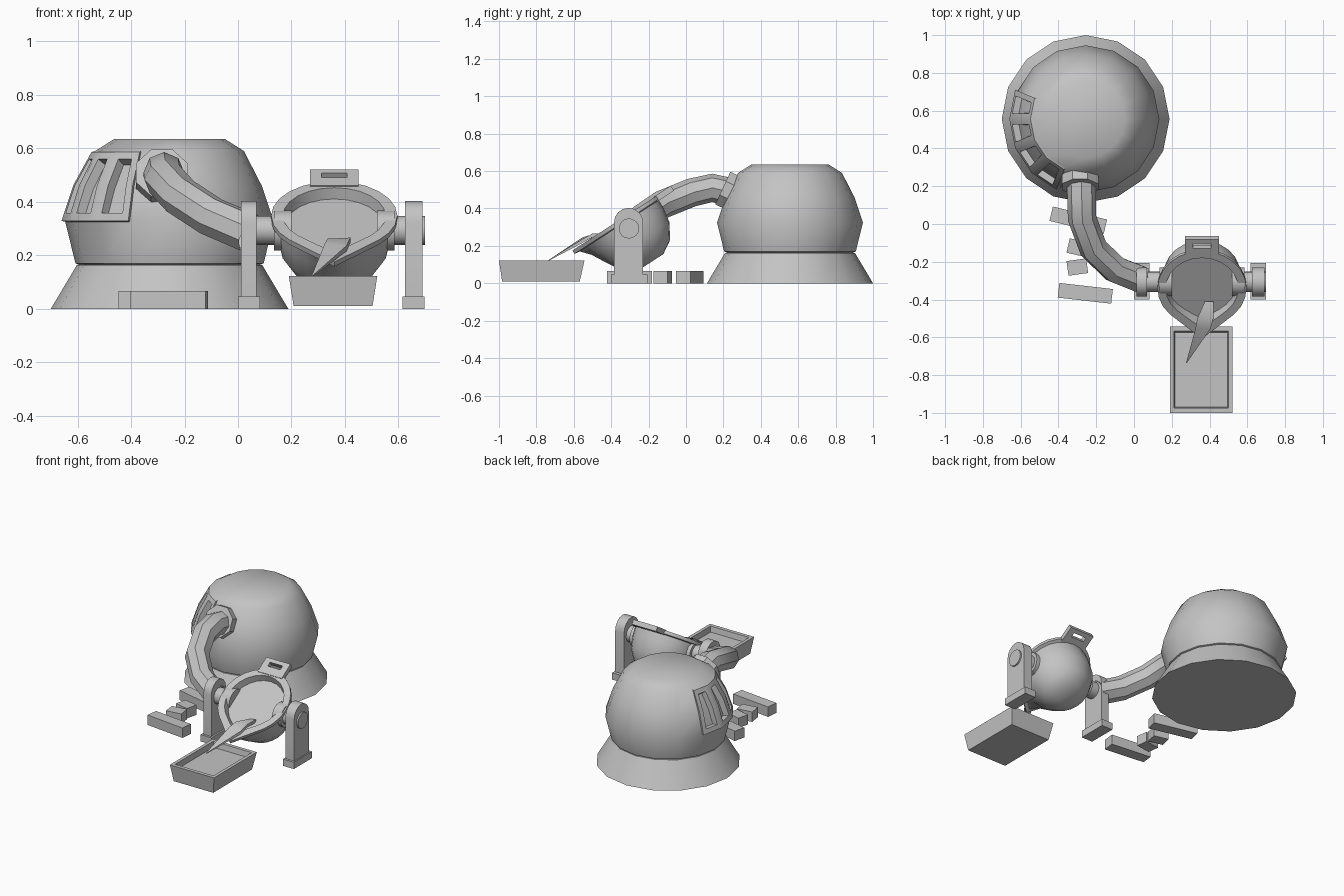
import bpy, bmesh, math
from math import sin, cos, pi, radians
from mathutils import Matrix, Vector

if "Cube" in bpy.data.objects:
    bpy.data.objects.remove(bpy.data.objects["Cube"])

grey = bpy.data.materials.new("plain grey")
grey.diffuse_color = (0.55, 0.55, 0.55, 1)
grey.use_nodes = True
grey.node_tree.nodes["Principled BSDF"].inputs["Base Color"].default_value = grey.diffuse_color


def finish(bm, name, matrix=Matrix(), angle=40):
    bmesh.ops.transform(bm, matrix=matrix, verts=bm.verts)
    bmesh.ops.recalc_face_normals(bm, faces=bm.faces)
    me = bpy.data.meshes.new(name)
    bm.to_mesh(me)
    bm.free()
    me.materials.append(grey)
    ob = bpy.data.objects.new(name, me)
    bpy.context.collection.objects.link(ob)
    bpy.ops.object.select_all(action='DESELECT')
    ob.select_set(True)
    bpy.context.view_layer.objects.active = ob
    bpy.ops.object.shade_smooth_by_angle(angle=radians(angle))
    return ob


def loft(rings):
    """Skin a list of equal-length point loops and cap both ends."""
    bm = bmesh.new()
    loops = [[bm.verts.new(p) for p in ring] for ring in rings]
    n = len(loops[0])
    for a, b in zip(loops, loops[1:]):
        for i in range(n):
            j = (i + 1) % n
            bm.faces.new((a[i], a[j], b[j], b[i]))
    bm.faces.new(loops[0])
    bm.faces.new(loops[-1])
    return bm


def circle(r, z, n):
    return [(r * cos(2 * pi * i / n), r * sin(2 * pi * i / n), z) for i in range(n)]


def rect(x0, x1, y0, y1, z):
    return [(x0, y0, z), (x1, y0, z), (x1, y1, z), (x0, y1, z)]


# furnace skirt and body
place = Matrix.Translation((-0.256, 0.556, 0))
finish(loft([circle(0.444, 0, 16), circle(0.347, 0.163, 16)]), "furnace_skirt", place)
body = loft([circle(r, z, 16) for r, z in
             ((0.335, 0.163), (0.352, 0.17), (0.39, 0.325), (0.345, 0.46),
              (0.278, 0.59), (0.207, 0.635))])
# slotted vent panel, spanning four sectors of the upper wall
body.faces.ensure_lookup_table()
wall = []
for f in body.faces:
    c = f.calc_center_median()
    a = math.degrees(math.atan2(c.y, c.x)) % 360
    if 0.33 < c.z < 0.58 and 157 < a < 248:
        wall.append(f)
inner = [e for e in {e for f in wall for e in f.edges}
         if all(abs(v.co.z - 0.46) < 0.01 for v in e.verts) and len(e.link_faces) == 2]
bmesh.ops.recalc_face_normals(body, faces=body.faces)
ext = bmesh.ops.extrude_face_region(body, geom=wall)['geom']
faces = [f for f in ext if isinstance(f, bmesh.types.BMFace)]
bmesh.ops.delete(body, geom=[f for f in wall if f.is_valid], context='FACES')
for v in {v for f in faces for v in f.verts}:
    d = Vector((v.co.x, v.co.y, 0)).normalized()
    v.co += d * 0.014 + Vector((0, 0, -0.004 if v.co.z > 0.5 else 0.004))
for i in range(4):
    pair = [f for f in faces if int(((math.degrees(math.atan2(
        f.calc_center_median().y, f.calc_center_median().x)) % 360) - 157.5) // 22.5) == i]
    bmesh.ops.inset_region(body, faces=pair, thickness=0.03, depth=0, use_even_offset=True)
    bmesh.ops.inset_region(body, faces=pair, thickness=0.008, depth=-0.035)
finish(body, "furnace_body", place)

# pipe from furnace to ladle pivot
curve = bpy.data.curves.new("pipe_path", 'CURVE')
curve.dimensions = '3D'
curve.bevel_depth, curve.bevel_resolution = 0.076, 2
path = [(-0.28, 0.27, 0.48), (-0.277, 0.14, 0.51), (-0.275, 0.03, 0.485),
        (-0.215, -0.13, 0.42), (-0.10, -0.24, 0.345), (0.04, -0.295, 0.285)]
sp = curve.splines.new('POLY')
sp.points.add(len(path) - 1)
for p, co in zip(sp.points, path):
    p.co = (*co, 1)
tmp = bpy.data.objects.new("pipe_path", curve)
bpy.context.collection.objects.link(tmp)
bpy.context.view_layer.update()
bm = bmesh.new()
bm.from_mesh(tmp.evaluated_get(bpy.context.evaluated_depsgraph_get()).to_mesh())
bpy.data.objects.remove(tmp)
finish(bm, "pipe")

# octagonal collar where the pipe leaves the furnace
finish(loft([circle(0.104, -0.028, 8), circle(0.104, 0.028, 8)]), "pipe_collar",
       Matrix.Translation((-0.285, 0.222, 0.497)) @ Matrix.Rotation(radians(65), 4, 'X')
       @ Matrix.Rotation(pi / 8, 4, 'Z'), 30)

# ladle bowl with pouring lip, tilted forward
tilt = Matrix.Translation((0.36, -0.305, 0.293)) @ Matrix.Rotation(radians(33), 4, 'X')
LIP = radians(42)


def lip_ring(r, z, w, n=24):
    pts = []
    for i in range(n):
        a = 2 * pi * i / n - pi / 2
        d = abs((a + pi / 2 + pi) % (2 * pi) - pi)
        k = 1 / cos(LIP - d) if d < LIP else 1
        k = 1 + (k - 1) * w
        pts.append((r * k * cos(a), r * k * sin(a), z))
    return pts


finish(loft([lip_ring(*s) for s in (
    (0.08, -0.215, 0), (0.15, -0.172, 0), (0.20, -0.09, 0), (0.214, -0.01, 0.4),
    (0.216, 0.04, 0.95), (0.236, 0.045, 1), (0.236, 0.066, 1), (0.192, 0.066, 0.9),
    (0.182, 0.022, 0.6))]), "ladle_bowl", tilt)

# slotted lifting tab at the back of the ladle rim
bm = loft([rect(*b, z) for b, z in (
    ((-0.047, 0.047, 0.255, 0.285), 0.038), ((-0.09, 0.09, 0.2, 0.312), 0.038),
    ((-0.09, 0.09, 0.2, 0.312), 0.07), ((-0.047, 0.047, 0.255, 0.285), 0.07),
    ((-0.047, 0.047, 0.255, 0.285), 0.038))])
caps = [f for f in bm.faces if all(abs(v.co.x) < 0.05 for v in f.verts)
        and abs(f.normal.z) > -1 and len({round(v.co.z, 3) for v in f.verts}) == 1]
bmesh.ops.delete(bm, geom=caps, context='FACES_ONLY')
bmesh.ops.remove_doubles(bm, verts=bm.verts, dist=0.0001)
finish(bm, "ladle_tab", tilt, 30)

# pivot shafts and end discs
side = Matrix.Rotation(pi / 2, 4, 'Y')
for name, x0, x1, r in (("pivot_left", 0.03, 0.20, 0.054), ("pivot_right", 0.52, 0.70, 0.054),
                        ("pivot_boss_left", 0.135, 0.2, 0.075),
                        ("pivot_boss_right", 0.52, 0.585, 0.075)):
    finish(loft([circle(r, x0, 16), circle(r, x1, 16)]), name,
           Matrix.Translation((0, -0.305, 0.293)) @ side)

# ladle posts with rounded tops, and their feet
for name, x, w in (("left", 0.041, 0.029), ("right", 0.657, 0.033)):
    arch = [(-0.385, 0.03), (-0.229, 0.03)] + [
        (-0.307 + 0.078 * cos(pi * i / 8), 0.325 + 0.078 * sin(pi * i / 8)) for i in range(9)]
    finish(loft([[(x + s * w, y, z) for y, z in arch] for s in (-1, 1)]), "post_" + name)
    finish(loft([rect(x - 0.041, x + 0.041, -0.4, -0.207, z) for z in (0, 0.046)]),
           "post_foot_" + name)

# casting trough with filled inside
finish(loft([rect(0.208, 0.503, -0.983, -0.568, 0.01), rect(0.19, 0.521, -1.0, -0.543, 0.122),
             rect(0.212, 0.499, -0.975, -0.567, 0.122),
             rect(0.217, 0.494, -0.968, -0.574, 0.085)]), "casting_trough", angle=20)

# pouring stream, tapering to a point
stream = []
for x0, x1, y, za, zb, t in ((0.375, 0.42, -0.41, 0.258, 0.264, 0.02),
                             (0.335, 0.42, -0.50, 0.262, 0.266, 0.02),
                             (0.325, 0.405, -0.555, 0.245, 0.235, 0.02),
                             (0.276, 0.28, -0.735, 0.125, 0.125, 0.005)):
    stream.append([(x0, y, za), (x1, y, zb), (x1, y, zb - t), (x0, y, za - t)])
finish(loft(stream), "pour_stream")

# loose ingots on the floor
for i, (x, y, l, a) in enumerate(((-0.295, 0.02, 0.295, -13.5), (-0.30, -0.125, 0.10, -13),
                                  (-0.30, -0.228, 0.105, 8), (-0.258, -0.367, 0.285, -6.5))):
    finish(loft([rect(-l / 2, l / 2, -0.039, 0.039, z) for z in (0, 0.067)]),
           "ingot_%d" % (i + 1),
           Matrix.Translation((x, y, 0)) @ Matrix.Rotation(radians(a), 4, 'Z'))
